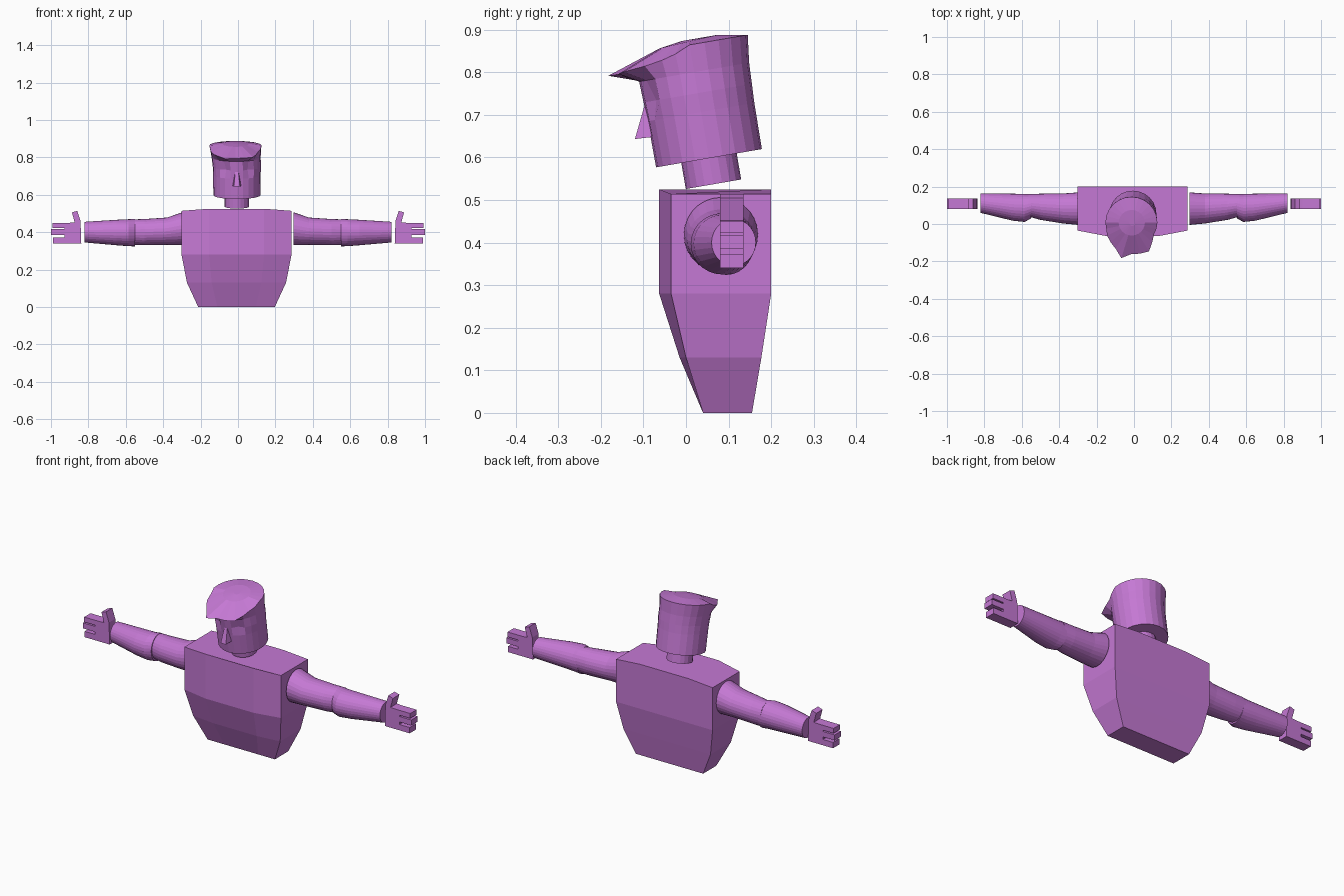
import bpy, math
from mathutils import Matrix, Vector

if "Cube" in bpy.data.objects:
    bpy.data.objects.remove(bpy.data.objects["Cube"])

purple = bpy.data.materials.new("purple")
purple.diffuse_color = (0.56, 0.19, 0.66, 1)
purple.use_nodes = True
purple.node_tree.nodes["Principled BSDF"].inputs["Base Color"].default_value = purple.diffuse_color


def make(name, verts, faces, mirror=False):
    me = bpy.data.meshes.new(name)
    me.from_pydata([tuple(v) for v in verts], [], faces)
    me.materials.append(purple)
    ob = bpy.data.objects.new(name, me)
    bpy.context.collection.objects.link(ob)
    if mirror:
        ob.modifiers.new("mirror", 'MIRROR').use_mirror_merge = False
    return ob


def loft(name, rings, mirror=False):
    """Skin a list of equal-sized point rings and cap both ends."""
    n = len(rings[0])
    faces = [(r * n + i, r * n + (i + 1) % n, (r + 1) * n + (i + 1) % n, (r + 1) * n + i)
             for r in range(len(rings) - 1) for i in range(n)]
    faces.append(tuple(reversed(range(n))))
    faces.append(tuple(range((len(rings) - 1) * n, len(rings) * n)))
    return make(name, [p for ring in rings for p in ring], faces, mirror)


# Torso: z, half width, front y at sides, front y in middle, back y, centre rise
def torso_ring(z, w, ys, yf, yb, rise):
    c = -0.008
    return [(c - w, ys, z), (c - w / 2, yf, z + rise), (c + w / 2, yf, z + rise), (c + w, ys, z),
            (c + w, yb, z), (c + w / 2, yb, z + rise), (c - w / 2, yb, z + rise), (c - w, yb, z)]


loft("torso", [torso_ring(0, .205, .04, .04, .155, 0),
               torso_ring(.13, .265, 0, -.015, .177, 0),
               torso_ring(.28, .294, -.035, -.063, .2, 0),
               torso_ring(.514, .294, -.035, -.063, .2, .011)])


# Arms: rings along x given as x, y centre, z centre, y radius, z radius
def arm_ring(x, yc, zc, ry, rz, n=28):
    return [(x, yc + ry * math.cos(2 * math.pi * i / n), zc + rz * math.sin(2 * math.pi * i / n))
            for i in range(n)]


loft("upper_arm", [arm_ring(.297, .082, .418, .087, .088),
                   arm_ring(.38, .083, .405, .08, .073),
                   arm_ring(.50, .092, .4, .07, .07),
                   arm_ring(.565, .1, .4, .06, .068)], True)
loft("forearm", [arm_ring(.55, .095, .397, .065, .073),
                 arm_ring(.585, .086, .397, .075, .072),
                 arm_ring(.65, .09, .398, .072, .068),
                 arm_ring(.822, .112, .4, .052, .055)], True)

# Hands: flat outline with three fingers and a thumb, extruded in y
hand = [(.838, .34), (.99, .34), (.99, .372), (.928, .372), (.928, .386), (1, .386), (1, .416),
        (.928, .416), (.928, .423), (.993, .423), (.993, .45), (.9, .45), (.873, .452), (.888, .505),
        (.86, .514), (.842, .46)]
loft("hand", [[(x, y, z) for x, z in hand] for y in (.135, .08)], True)

# Head and neck share a frame leaning forward
lean = Matrix.Translation((-.006, .054, .598)) @ Matrix.Rotation(math.radians(9.8), 4, 'X')


def lean_ring(h, r, n=24, dx=0):
    """Leaning ring; h and r may be functions of the angle."""
    ring = []
    for i in range(n):
        a = 2 * math.pi * i / n
        hh = h(a) if callable(h) else h
        rr = r(a) if callable(r) else r
        ring.append(lean @ Vector((rr * math.cos(a) + dx, rr * math.sin(a), hh)))
    return ring


brim = {210: .15, 225: .158, 240: .17, 255: .207, 270: .178, 285: .182, 300: .188, 315: .158}


def brim_r(a):
    return brim.get(round(math.degrees(a)), .139)


def brim_h(a):
    return .27 - .04 * max(0, -math.sin(a)) ** 0.7


def eye_r(a):
    return .114 if round(math.degrees(a)) in (240, 300) else .129


loft("neck", [lean_ring(-.062, .066, 20), lean_ring(.02, .066, 20)])
loft("head_with_brim", [lean_ring(0, .126), lean_ring(.11, .127), lean_ring(.155, eye_r),
                        lean_ring(.205, .131, dx=-.004),
                        lean_ring(brim_h, brim_r, dx=-.008),
                        lean_ring(lambda a: .278 + .004 * math.sin(a), .07, dx=-.006),
                        lean_ring(.282, .016, dx=-.004)])

# Nose: wedge widening downward
loft("nose", [[(-.006 + s * w, y, z) for s, w, y, z in
               ((-1, .026, -.06, .65), (-1, .016, -.12, .643), (1, .016, -.12, .643), (1, .026, -.06, .65))],
              [(-.006 + s * w, y, z) for s, w, y, z in
               ((-1, .012, -.07, .735), (-1, .008, -.095, .73), (1, .008, -.095, .73), (1, .012, -.07, .735))]])
